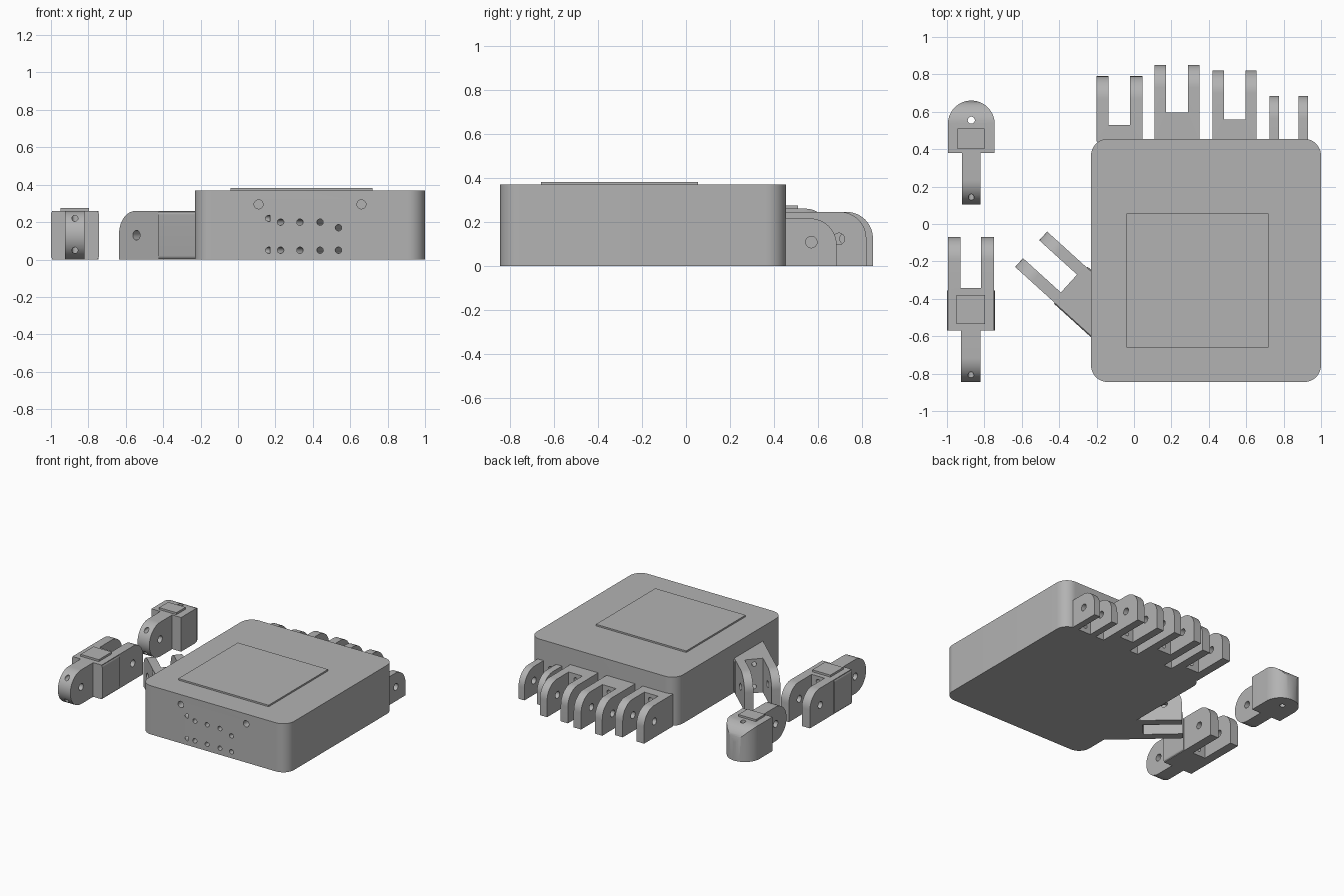
import bpy
import bmesh
from math import cos, sin, pi, radians
from mathutils import Matrix, Vector

cube = bpy.data.objects.get("Cube")
if cube:
    bpy.data.objects.remove(cube)

grey = bpy.data.materials.new("plain grey")
grey.use_nodes = True
grey.diffuse_color = (0.45, 0.45, 0.45, 1)
grey.node_tree.nodes["Principled BSDF"].inputs["Base Color"].default_value = (0.45, 0.45, 0.45, 1)

# Axis maps that place a flat profile (u, v) extruded along w
PLAN = Matrix.Identity(3)                            # u=x, v=y, w=z
SIDE = Matrix(((0, 0, 1), (1, 0, 0), (0, 1, 0)))     # u=y, v=z, w=x
SECTION = Matrix(((1, 0, 0), (0, 0, -1), (0, 1, 0)))  # u=x, v=z, w=-y


def arc(cu, cv, r, start, end, n=12):
    angles = [radians(start + (end - start) * i / n) for i in range(n + 1)]
    return [(cu + r * cos(a), cv + r * sin(a)) for a in angles]


def round_rect(u0, v0, u1, v1, r):
    return (arc(u1 - r, v0 + r, r, -90, 0) + arc(u1 - r, v1 - r, r, 0, 90)
            + arc(u0 + r, v1 - r, r, 90, 180) + arc(u0 + r, v0 + r, r, 180, 270))


def add_object(name, bm):
    bmesh.ops.recalc_face_normals(bm, faces=bm.faces)
    mesh = bpy.data.meshes.new(name)
    bm.to_mesh(mesh)
    bm.free()
    mesh.materials.append(grey)
    obj = bpy.data.objects.new(name, mesh)
    bpy.context.collection.objects.link(obj)
    return obj


def prism(name, points, w0, w1, axes):
    bm = bmesh.new()
    base = bm.faces.new([bm.verts.new(axes @ Vector((u, v, w0))) for u, v in points])
    new = bmesh.ops.extrude_face_region(bm, geom=[base])["geom"]
    bmesh.ops.translate(bm, vec=axes @ Vector((0, 0, w1 - w0)),
                        verts=[g for g in new if isinstance(g, bmesh.types.BMVert)])
    return add_object(name, bm)


def box(name, x0, x1, y0, y1, z0, z1):
    return prism(name, [(x0, y0), (x1, y0), (x1, y1), (x0, y1)], z0, z1, PLAN)


def rod(start, end, r):
    start, end = Vector(start), Vector(end)
    bm = bmesh.new()
    turn = (end - start).to_track_quat("Z", "Y").to_matrix().to_4x4()
    bmesh.ops.create_cone(bm, cap_ends=True, segments=24, radius1=r, radius2=r,
                          depth=(end - start).length,
                          matrix=Matrix.Translation((start + end) / 2) @ turn)
    return add_object("hole_cutter", bm)


def combine(obj, tools, operation="DIFFERENCE"):
    for tool in tools:
        mod = obj.modifiers.new("combine", "BOOLEAN")
        mod.operation, mod.solver, mod.object = operation, "EXACT", tool
        bpy.context.view_layer.update()
        deps = bpy.context.evaluated_depsgraph_get()
        mesh = bpy.data.meshes.new_from_object(obj.evaluated_get(deps))
        obj.modifiers.clear()
        obj.data = mesh


def discard(tools):
    for tool in tools:
        bpy.data.objects.remove(tool)


def apply_tools(obj, tools, operation="DIFFERENCE"):
    combine(obj, tools, operation)
    discard(tools)


def fork(name, tip, width, prong, slot, length, height, angle=0, sleeve=False):
    """Two prongs pointing along local +y, tip at the origin, rounded on top."""
    r, half = 0.12, width / 2
    profile = [(-length, 0), (0, 0)] + arc(-r, height - r, r, 0, 90) + [(-length, height)]
    obj = prism(name, profile, -half, half, SIDE)
    if sleeve:
        shell = round_rect(-half - 0.006, 0, half + 0.006, height, 0.02)
        apply_tools(obj, [prism("sleeve", shell, 0.286, length, SECTION)], "UNION")
    apply_tools(obj, [
        box("slot", -half + prong, half - prong, -slot, 0.1, -0.1, 0.5),
        rod((-1, -0.125 if height > 0.23 else -0.115, height / 2),
            (1, -0.125 if height > 0.23 else -0.115, height / 2), 0.026)])
    obj.matrix_world = Matrix.Translation((*tip, 0)) @ Matrix.Rotation(radians(angle), 4, "Z")
    return obj


def tongue(name, x0, x1, y0, y1):
    """Hinge tab with a half-round end towards -y."""
    r = 0.13
    profile = [(y1, 0), (y1, 2 * r)] + arc(y0 + r, r, r, 90, 270, 32)
    obj = prism(name, profile, x0, x1, SIDE)
    apply_tools(obj, [rod((-2, y0 + r, r), (0, y0 + r, r), 0.026)])
    return obj


# Palm block with rounded corners and a thin cover plate
palm = prism("palm", round_rect(-0.23, -0.845, 1, 0.455, 0.09), 0, 0.37, PLAN)
box("palm_cover_plate", -0.04, 0.72, -0.66, 0.055, 0.365, 0.382)

# Knuckle forks: name, centre x, tip y, width, prong, slot depth, height, hole x
knuckles = [
    ("first_knuckle", -0.078, 0.79, 0.245, 0.065, 0.26, 0.245, 0.24),
    ("second_knuckle", 0.23, 0.85, 0.24, 0.062, 0.255, 0.245, 0.335),
    ("third_knuckle", 0.538, 0.82, 0.235, 0.06, 0.26, 0.245, 0.435),
    ("little_knuckle", 0.828, 0.685, 0.205, 0.05, 0.23, 0.215, 0.525),
]
for name, x, tip, width, prong, slot, height, hole_x in knuckles:
    knuckle = fork(name, (x, tip), width, prong, slot, tip - 0.44, height)
    upper = 0.17 if height < 0.23 else 0.2
    tunnels = [rod((hole_x, -0.9, z), (x, tip - slot + 0.03, z), 0.017) for z in (0.05, upper)]
    combine(knuckle, tunnels)
    apply_tools(palm, tunnels)

# Thumb fork, angled out of the side of the palm
thumb = fork("thumb_knuckle", (-0.55, -0.135), 0.255, 0.063, 0.273, 0.6, 0.26, 47.8, True)
tunnels = [rod((0.17, -0.845, z), (-0.37, -0.3, z), 0.017) for z in (0.05, 0.22)]
combine(thumb, tunnels)
apply_tools(palm, tunnels)

# Blind fixing holes in the front wall
apply_tools(palm, [rod((x, -0.9, 0.295), (x, -0.75, 0.295), 0.024) for x in (0.11, 0.66)])

# Loose middle segment
middle = fork("middle_segment", (-0.872, -0.07), 0.245, 0.068, 0.273, 0.5, 0.26, 0, True)
middle_tongue = tongue("middle_segment_tongue", -0.925, -0.82, -0.845, -0.56)
tunnels = [rod((-0.872, -0.9, z), (-0.872, -0.3, z), 0.016) for z in (0.05, 0.22)]
combine(middle, tunnels)
apply_tools(middle_tongue, tunnels)
box("middle_segment_plate", -0.95, -0.797, -0.535, -0.38, 0.255, 0.275)

# Loose fingertip: round in plan and rounded over the top of the nose
plan = [(-0.995, 0.38), (-0.745, 0.38)] + arc(-0.87, 0.535, 0.125, 0, 180, 32)
fingertip = prism("fingertip", plan, 0, 0.26, PLAN)
side = [(0.3, -0.1), (0.66, -0.1)] + arc(0.54, 0.14, 0.12, 0, 90) + [(0.3, 0.26)]
apply_tools(fingertip, [prism("nose", side, -1.1, -0.6, SIDE)], "INTERSECT")
tip_tongue = tongue("fingertip_tongue", -0.92, -0.82, 0.105, 0.39)
tunnels = [rod((-0.87, 0, z), (-0.87, 0.555, z), 0.016) for z in (0.05, 0.22)]
combine(fingertip, tunnels)
apply_tools(tip_tongue, tunnels)
apply_tools(fingertip, [rod((-0.87, 0.555, -0.1), (-0.87, 0.555, 0.4), 0.019)])
box("fingertip_plate", -0.945, -0.798, 0.4, 0.51, 0.255, 0.275)

# Smooth the curved walls, keep the machined edges crisp
bpy.ops.object.select_all(action="DESELECT")
for obj in bpy.context.collection.objects:
    if obj.type == "MESH":
        obj.select_set(True)
        bpy.context.view_layer.objects.active = obj
bpy.ops.object.shade_smooth_by_angle(angle=radians(30))
